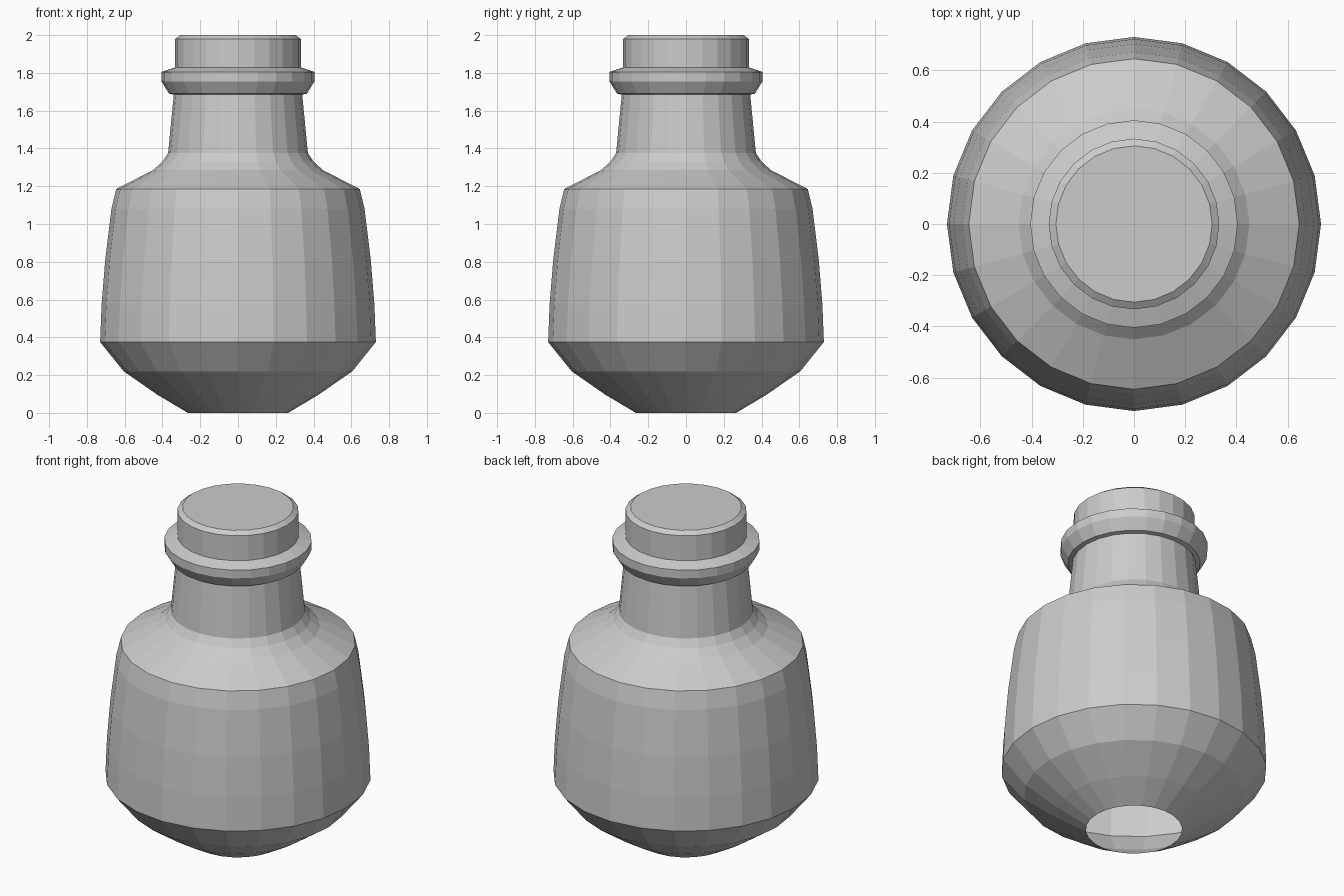
import bpy
import bmesh
import math

SIDES = 24

old = bpy.data.objects.get("Cube")
if old:
    bpy.data.objects.remove(old)

# One plain grey for the whole bottle
GREY = (0.6, 0.6, 0.6, 1)
grey = bpy.data.materials.new("plain grey")
grey.use_nodes = True
grey.diffuse_color = GREY
grey.node_tree.nodes["Principled BSDF"].inputs["Base Color"].default_value = GREY


def lathe(name, profile, cap_top=False):
    """Turn (radius, height) points, listed bottom to top, around z."""
    bm = bmesh.new()
    rings = []
    for r, z in profile:
        angles = [math.tau * i / SIDES for i in range(SIDES)]
        rings.append([bm.verts.new((r * math.cos(a), r * math.sin(a), z)) for a in angles])
    for low, high in zip(rings, rings[1:]):
        for i in range(SIDES):
            j = (i + 1) % SIDES
            bm.faces.new((low[i], low[j], high[j], high[i]))
    if cap_top:
        bm.faces.new(rings[-1])
    mesh = bpy.data.meshes.new(name)
    bm.to_mesh(mesh)
    bm.free()
    mesh.materials.append(grey)
    obj = bpy.data.objects.new(name, mesh)
    bpy.context.collection.objects.link(obj)
    return obj


# Rounded base, open underneath
lathe("base", [(0.265, 0), (0.425, 0.095), (0.605, 0.22), (0.73, 0.375)])

# Slightly tapering body
lathe("body", [(0.73, 0.375), (0.722, 0.575), (0.703, 0.81), (0.67, 1.08), (0.645, 1.185)])

# Sloping shoulder flowing into the neck
lathe("shoulder_and_neck", [(0.645, 1.185), (0.45, 1.285), (0.4, 1.33), (0.37, 1.375), (0.34, 1.685)])

# Raised lip around the mouth
lathe("lip", [(0.34, 1.685), (0.365, 1.69), (0.405, 1.755), (0.405, 1.805), (0.33, 1.83)])

# Stopper with a softened top edge
lathe("stopper", [(0.333, 1.825), (0.333, 1.98), (0.305, 2.0)], cap_top=True)
